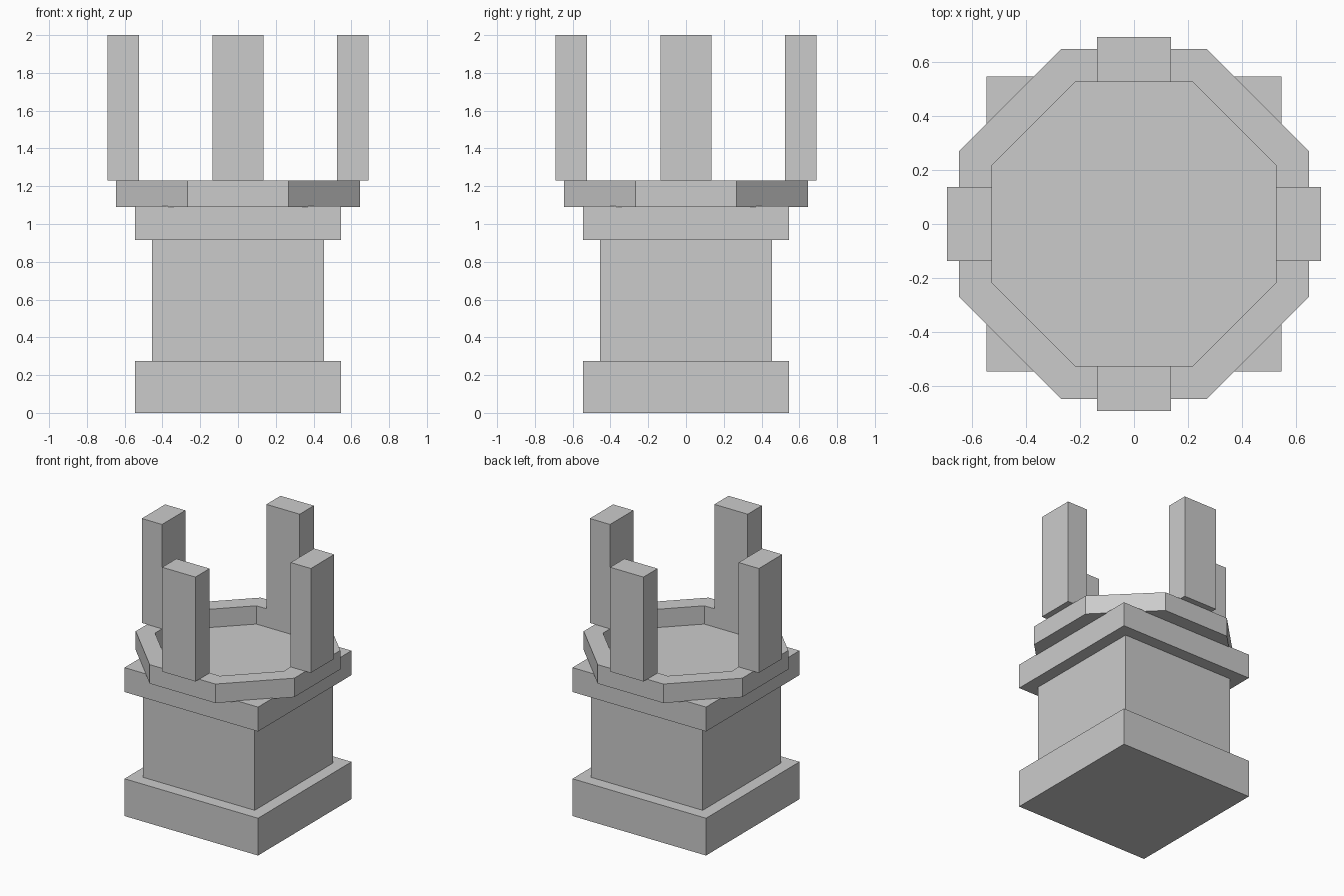
import bpy
import bmesh
from math import cos, sin, pi

cube = bpy.data.objects.get("Cube")
if cube:
    bpy.data.objects.remove(cube, do_unlink=True)

# Single stone colour
stone = bpy.data.materials.new("grey_stone")
stone.use_nodes = True
grey = (0.6, 0.6, 0.6, 1)
stone.diffuse_color = grey
stone.node_tree.nodes["Principled BSDF"].inputs["Base Color"].default_value = grey


def finish(name, bm):
    bmesh.ops.recalc_face_normals(bm, faces=bm.faces)
    mesh = bpy.data.meshes.new(name)
    bm.to_mesh(mesh)
    bm.free()
    mesh.materials.append(stone)
    obj = bpy.data.objects.new(name, mesh)
    bpy.context.collection.objects.link(obj)
    return obj


def box(name, half_x, half_y, z0, z1, x=0, y=0):
    bm = bmesh.new()
    bmesh.ops.create_cube(bm, size=2)
    for v in bm.verts:
        v.co.x = x + v.co.x * half_x
        v.co.y = y + v.co.y * half_y
        v.co.z = z0 if v.co.z < 0 else z1
    return finish(name, bm)


def octagon_ring(name, inner, outer, z0, z1):
    """Flat-sided ring; inner and outer are distances to the flats."""
    bm = bmesh.new()
    section = [(inner, z0), (outer, z0), (outer, z1), (inner, z1)]
    loops = []
    for i in range(8):
        a = (i + 0.5) * pi / 4
        loops.append([bm.verts.new((r / cos(pi / 8) * cos(a),
                                    r / cos(pi / 8) * sin(a), z))
                      for r, z in section])
    for i in range(8):
        p, q = loops[i], loops[(i + 1) % 8]
        for j in range(4):
            k = (j + 1) % 4
            bm.faces.new((p[j], q[j], q[k], p[k]))
    return finish(name, bm)


# Square pedestal
box("base_plinth", 0.545, 0.545, 0, 0.275)
box("pedestal_shaft", 0.455, 0.455, 0.275, 0.915)
box("pedestal_cap", 0.545, 0.545, 0.915, 1.095)

# Octagonal rim on the cap
octagon_ring("octagonal_rim", 0.525, 0.647, 1.09, 1.23)

# Four upright posts on the rim
mid, thick, wide = 0.6075, 0.0825, 0.136
for name, dx, dy in (("front_post", 0, -1), ("back_post", 0, 1),
                     ("left_post", 1, 0), ("right_post", -1, 0)):
    box(name, thick if dx else wide, thick if dy else wide,
        1.23, 2, dx * mid, dy * mid)
